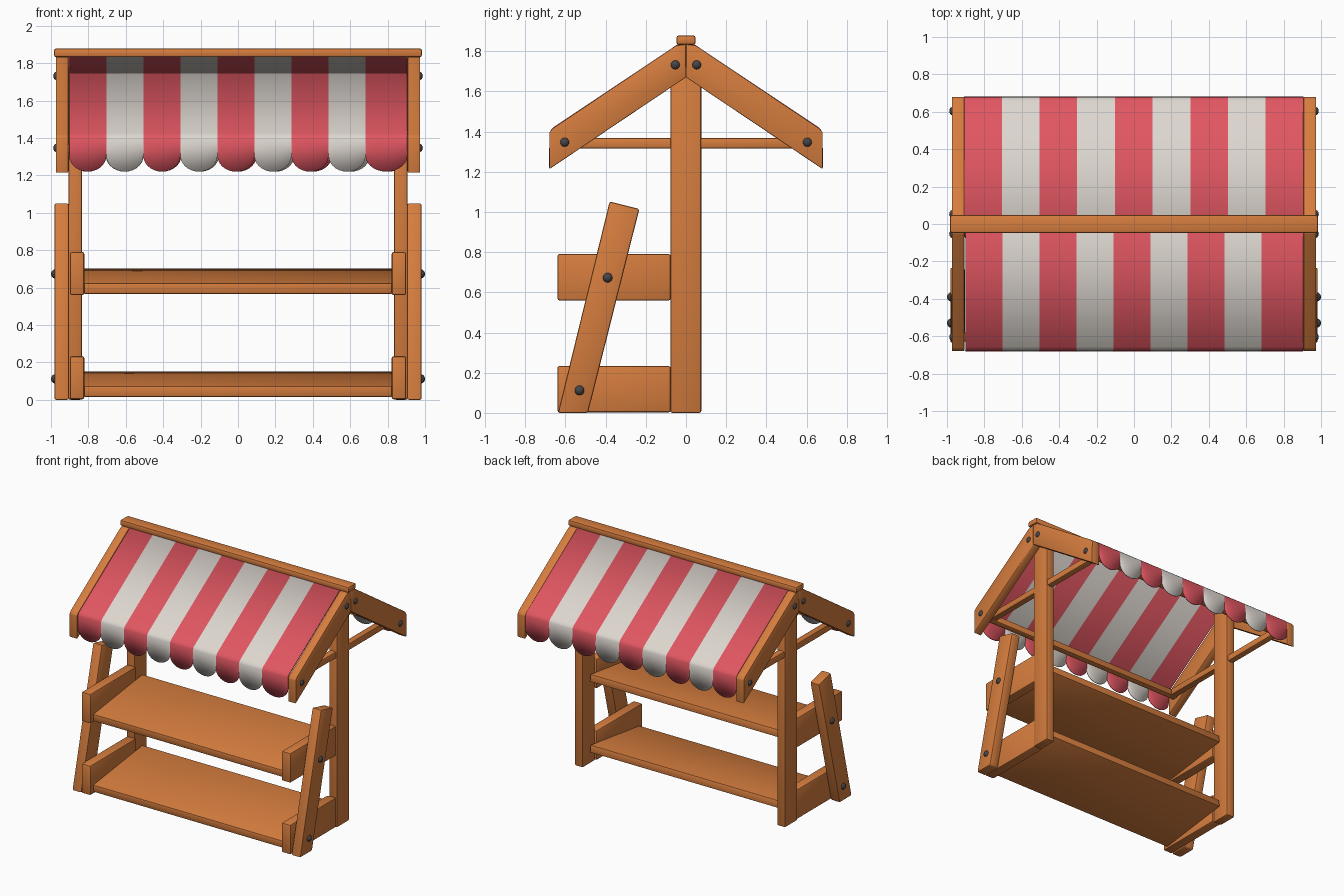
import bpy, bmesh, math
from mathutils import Matrix

if "Cube" in bpy.data.objects:
    bpy.data.objects.remove(bpy.data.objects["Cube"])


def material(name, rgb):
    m = bpy.data.materials.new(name)
    m.diffuse_color = (*rgb, 1)
    m.use_nodes = True
    m.node_tree.nodes["Principled BSDF"].inputs["Base Color"].default_value = m.diffuse_color
    return m


WOOD = material("orange wood", (0.67, 0.205, 0.048))
RED = material("red cloth", (0.75, 0.093, 0.12))
WHITE = material("off white cloth", (0.73, 0.68, 0.63))
METAL = material("dark metal", (0.06, 0.06, 0.065))


def finish(bm, name, mats, angle=40):
    bmesh.ops.recalc_face_normals(bm, faces=bm.faces[:])
    me = bpy.data.meshes.new(name)
    bm.to_mesh(me)
    bm.free()
    for m in mats:
        me.materials.append(m)
    ob = bpy.data.objects.new(name, me)
    bpy.context.collection.objects.link(ob)
    bpy.ops.object.select_all(action='DESELECT')
    ob.select_set(True)
    bpy.context.view_layer.objects.active = ob
    bpy.ops.object.shade_smooth_by_angle(angle=math.radians(angle))
    return ob


def plank(name, profile, x0, x1, bevel=0.01):
    """Bevelled board: a (y, z) profile extruded from x0 to x1."""
    bm = bmesh.new()
    face = bm.faces.new([bm.verts.new((x0, y, z)) for y, z in profile])
    ext = bmesh.ops.extrude_face_region(bm, geom=[face])
    verts = [g for g in ext["geom"] if isinstance(g, bmesh.types.BMVert)]
    bmesh.ops.translate(bm, verts=verts, vec=(x1 - x0, 0, 0))
    bmesh.ops.recalc_face_normals(bm, faces=bm.faces[:])
    bmesh.ops.bevel(bm, geom=bm.edges[:], offset=bevel, segments=2,
                    affect='EDGES', profile=0.5, clamp_overlap=True)
    return finish(bm, name, [WOOD])


def rect(y0, y1, z0, z1):
    return [(y0, z0), (y1, z0), (y1, z1), (y0, z1)]


def bolt(name, x, y, z):
    """Domed bolt head facing outwards along x."""
    bm = bmesh.new()
    bmesh.ops.create_uvsphere(bm, u_segments=16, v_segments=10, radius=0.025,
                              matrix=Matrix.Translation((x, y, z)))
    finish(bm, name, [METAL])


RAFTER = [(0, 1.835), (0.05, 1.828), (0.665, 1.415), (0.68, 1.395),
          (0.68, 1.213), (0, 1.67)]

for s, side in ((-1, "left"), (1, "right")):
    # upright post and slanted front leg
    plank(side + "_post", rect(-0.078, 0.076, 0, 1.78), s * 0.835, s * 0.906)
    plank(side + "_slanted_leg",
          [(-0.637, 0), (-0.488, 0), (-0.232, 1.015), (-0.38, 1.052)],
          s * 0.904, s * 0.982)
    # side boards holding the shelves
    for level, z in (("lower", 0.003), ("upper", 0.56)):
        plank(f"{side}_{level}_side_board", rect(-0.64, -0.076, z, z + 0.23),
              s * 0.822, s * 0.899)
    # rafters, front and back
    for d, end in ((-1, "front"), (1, "back")):
        plank(f"{side}_{end}_rafter", [(d * y, z) for y, z in RAFTER],
              s * 0.907, s * 0.974, 0.005)
        for i, (y, z) in enumerate(((0.053, 1.732), (0.604, 1.347))):
            bolt(f"{side}_{end}_rafter_bolt_{i}", s * 0.963, d * y, z)
    # tie rod from front eave to back eave
    plank(side + "_tie_rod", rect(-0.62, 0.62, 1.315, 1.368),
          s * 0.845, s * 0.898)
    for i, (y, z) in enumerate(((-0.39, 0.673), (-0.53, 0.112))):
        bolt(f"{side}_leg_bolt_{i}", s * 0.975, y, z)

# shelves, tilted up towards the back
for level, z in (("lower", 0.015), ("upper", 0.565)):
    plank(level + "_shelf",
          [(-0.6, z), (0.005, z + 0.08), (0, z + 0.138), (-0.605, z + 0.058)],
          -0.825, 0.825, 0.008)

# ridge beam and eave rods
plank("ridge_beam", rect(-0.048, 0.048, 1.832, 1.878), -0.984, 0.984, 0.012)
for d, end in ((-1, "front"), (1, "back")):
    plank(end + "_eave_rod", rect(d * 0.604 - 0.026, d * 0.604 + 0.026, 1.315, 1.368),
          -0.91, 0.91)


def awning(name, d, edges):
    """Striped cloth from the ridge, over the eave, down to a scalloped hem."""
    bm = bmesh.new()
    path = [(0.02, 1.845), (0.655, 1.421), (0.668, 1.410), (0.675, 1.395)]
    n = 14
    for k in range(len(edges) - 1):
        mid, half = (edges[k] + edges[k + 1]) / 2, (edges[k + 1] - edges[k]) / 2
        cols = []
        for i in range(n + 1):
            t = -math.cos(math.pi * i / n)
            hem = 1.305 - 0.085 * math.sqrt(max(0, 1 - t * t))
            cols.append([bm.verts.new((mid + half * t, d * y, z))
                         for y, z in path + [(0.678, hem)]])
        for a, b in zip(cols, cols[1:]):
            for j in range(len(path)):
                f = bm.faces.new((a[j], b[j], b[j + 1], a[j + 1]))
                f.material_index = k % 2
    bmesh.ops.remove_doubles(bm, verts=bm.verts[:], dist=0.0005)
    ob = finish(bm, name, [RED, WHITE])
    mod = ob.modifiers.new("thickness", 'SOLIDIFY')
    mod.thickness = 0.006
    mod.offset = 0


awning("front_awning", -1, [-0.902 + 0.198 * k for k in range(9)] + [0.905])
awning("back_awning", 1, [-0.908 + 0.2015 * k for k in range(10)])
